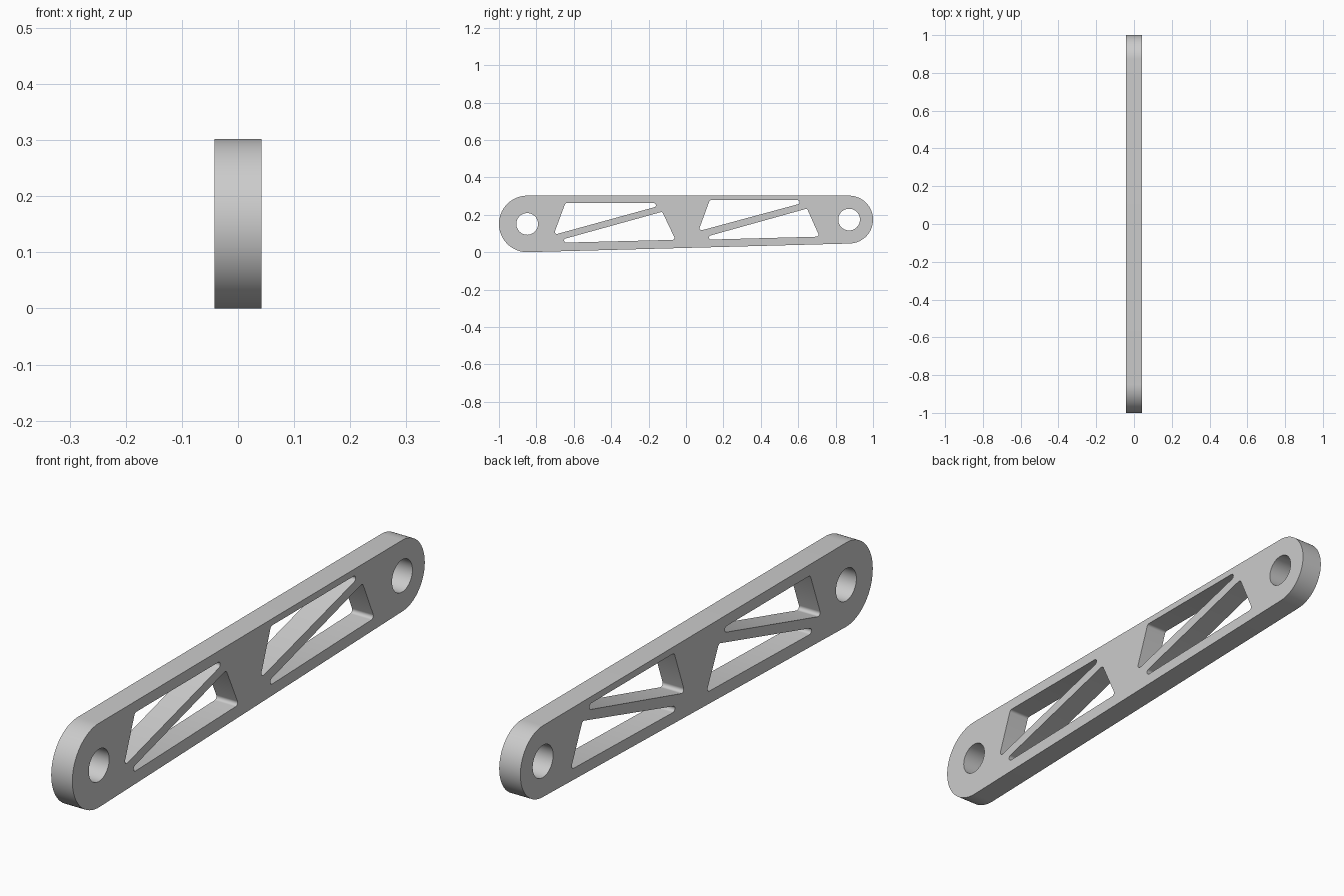
import bpy, bmesh
from math import cos, sin, tan, radians, pi
from mathutils import Matrix, Vector

cube = bpy.data.objects.get("Cube")
if cube:
    bpy.data.objects.remove(cube, do_unlink=True)

HALF_WIDTH = 0.042
BORE = 0.058
FILLET = 0.011
FRONT, FRONT_R = Vector((-0.849, 0.151)), 0.151
BACK, BACK_R = Vector((0.872, 0.174)), 0.128


def arc(centre, radius, start, end, steps):
    return [centre + radius * Vector((cos(a), sin(a)))
            for a in (radians(start + (end - start) * i / steps) for i in range(steps + 1))]


def rounded(corners, radius, steps=6):
    """Polygon with every corner replaced by a tangent arc."""
    points = []
    pts = [Vector(c) for c in corners]
    for i, p in enumerate(pts):
        a = (pts[i - 1] - p).normalized()
        b = (pts[(i + 1) % len(pts)] - p).normalized()
        half = a.angle(b) / 2
        centre = p + (a + b).normalized() * radius / sin(half)
        start = p + a * radius / tan(half) - centre
        end = p + b * radius / tan(half) - centre
        sweep = pi - 2 * half
        for k in range(steps + 1):
            t = k / steps
            points.append(centre + (start * sin((1 - t) * sweep) + end * sin(t * sweep)) / sin(sweep))
    return points


# Side profile: tapered bar with round ends, two bores, four triangular windows
outline = arc(FRONT, FRONT_R, 90, 271.5, 40) + arc(BACK, BACK_R, -88.5, 90, 40)
loops = [outline]
for centre in (FRONT, BACK):
    loops.append(arc(centre, BORE, 0, 352.5, 47))
windows = [
    [(-0.708, 0.092), (-0.645, 0.262), (-0.09, 0.262)],
    [(-0.73, 0.049), (-0.127, 0.216), (-0.056, 0.066)],
    [(0.066, 0.112), (0.127, 0.278), (0.68, 0.278)],
    [(0.045, 0.065), (0.647, 0.233), (0.714, 0.083)],
]
loops += [rounded(w, FILLET) for w in windows]

# Fill and extrude the profile
curve = bpy.data.curves.new("link_profile", "CURVE")
curve.dimensions = "2D"
curve.fill_mode = "BOTH"
curve.extrude = HALF_WIDTH
for loop in loops:
    spline = curve.splines.new("POLY")
    spline.points.add(len(loop) - 1)
    for point, co in zip(spline.points, loop):
        point.co = (co.x, co.y, 0, 1)
    spline.use_cyclic_u = True
profile = bpy.data.objects.new("link_profile", curve)
bpy.context.collection.objects.link(profile)
bpy.context.view_layer.update()
mesh = bpy.data.meshes.new_from_object(
    profile.evaluated_get(bpy.context.evaluated_depsgraph_get()))
bpy.data.objects.remove(profile, do_unlink=True)

# Stand the profile upright along y and weld the caps to the walls
bm = bmesh.new()
bm.from_mesh(mesh)
bm.transform(Matrix(((0, 0, 1, 0), (1, 0, 0, 0), (0, 1, 0, 0), (0, 0, 0, 1))))
bmesh.ops.remove_doubles(bm, verts=bm.verts, dist=0.00005)
bmesh.ops.recalc_face_normals(bm, faces=bm.faces)
bm.to_mesh(mesh)
bm.free()

# Grey metal
grey = bpy.data.materials.new("grey_metal")
grey.use_nodes = True
colour = (0.6, 0.6, 0.6, 1)
grey.diffuse_color = colour
grey.node_tree.nodes["Principled BSDF"].inputs["Base Color"].default_value = colour
mesh.materials.clear()
mesh.materials.append(grey)

mesh.name = "truss_link"
link = bpy.data.objects.new("truss_link", mesh)
bpy.context.collection.objects.link(link)
bpy.ops.object.select_all(action="DESELECT")
link.select_set(True)
bpy.context.view_layer.objects.active = link
bpy.ops.object.shade_smooth_by_angle(angle=radians(35))
